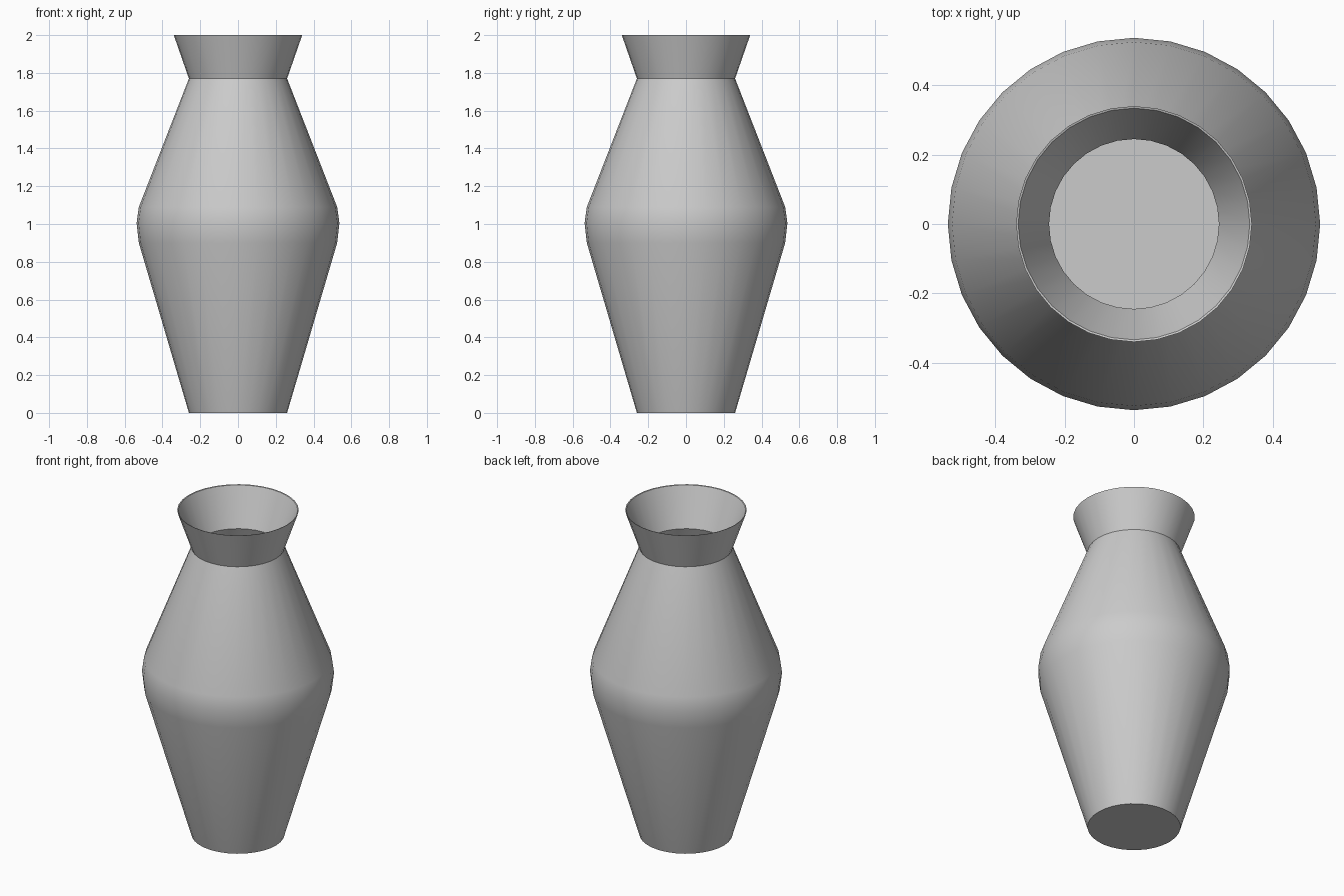
import bpy, bmesh, math

if "Cube" in bpy.data.objects:
    bpy.data.objects.remove(bpy.data.objects["Cube"])

SIDES = 32

# Closed wall profile (radius, height): outside going up, then inside going down
profile = [
    (0.26, 0.0), (0.525, 0.90), (0.537, 1.005), (0.525, 1.09), (0.26, 1.77), (0.34, 2.0),
    (0.334, 1.998), (0.245, 1.77), (0.515, 1.088), (0.527, 1.005), (0.515, 0.902), (0.252, 0.01),
]

# Lathe the profile into rings
bm = bmesh.new()
rings = []
for r, z in profile:
    rings.append([bm.verts.new((r * math.cos(2 * math.pi * i / SIDES),
                                r * math.sin(2 * math.pi * i / SIDES), z))
                  for i in range(SIDES)])
for a, b in zip(rings, rings[1:]):
    for i in range(SIDES):
        j = (i + 1) % SIDES
        bm.faces.new((a[i], a[j], b[j], b[i]))

# Underside and inner floor
bm.faces.new(rings[0][::-1])
bm.faces.new(rings[-1])
bmesh.ops.recalc_face_normals(bm, faces=bm.faces[:])

mesh = bpy.data.meshes.new("vase")
bm.to_mesh(mesh)
bm.free()
vase = bpy.data.objects.new("vase", mesh)
bpy.context.collection.objects.link(vase)

# Smooth belly, crisp neck, rim and foot
bpy.context.view_layer.objects.active = vase
vase.select_set(True)
bpy.ops.object.shade_smooth_by_angle(angle=math.radians(30))
